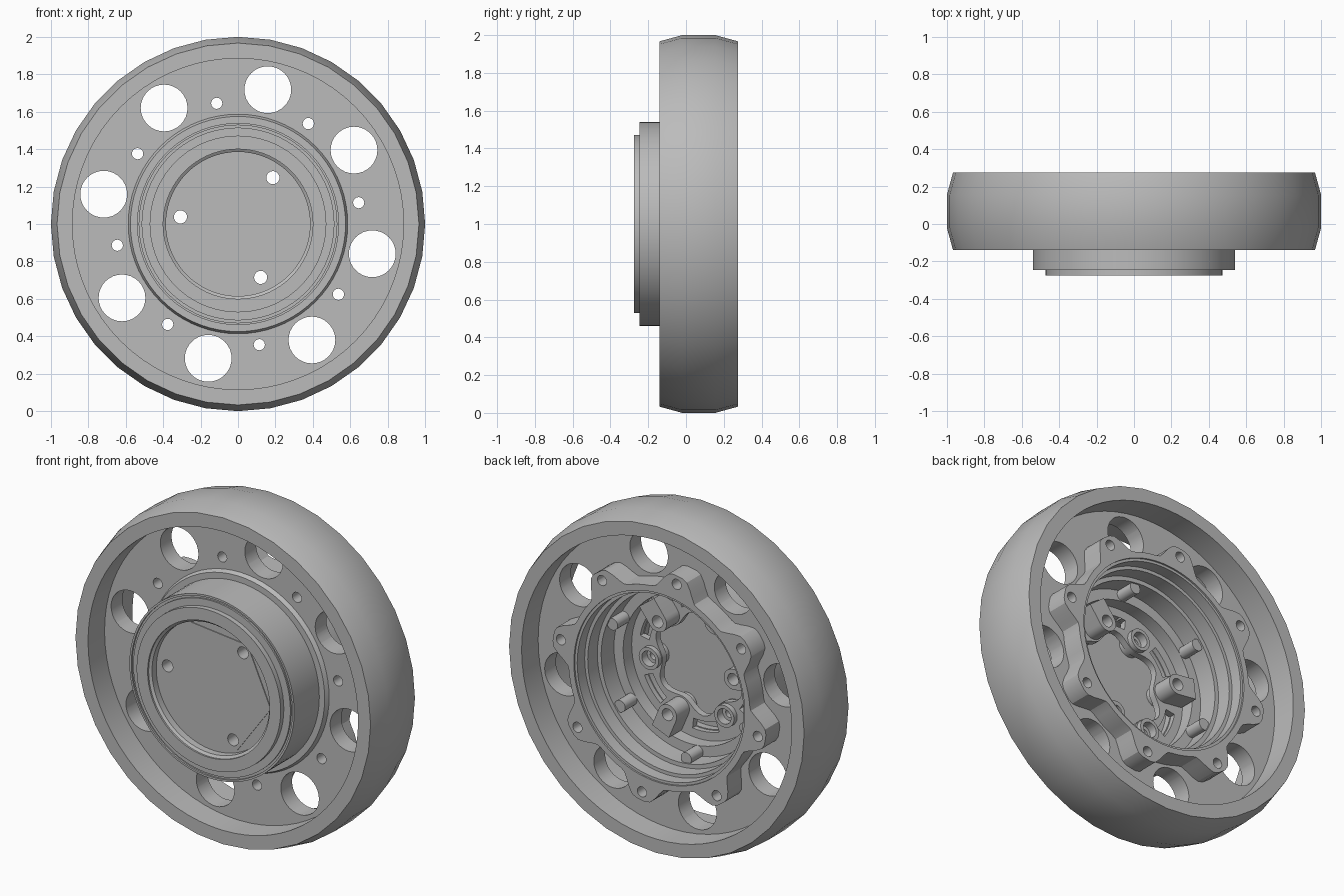
import bpy, bmesh, math
from math import sin, cos, radians, pi

if "Cube" in bpy.data.objects:
    bpy.data.objects.remove(bpy.data.objects["Cube"])

grey = bpy.data.materials.new("plain grey")
grey.use_nodes = True
colour = (0.5, 0.5, 0.5, 1)
grey.diffuse_color = colour
grey.node_tree.nodes["Principled BSDF"].inputs["Base Color"].default_value = colour


def finish(bm, name):
    """Turn a bmesh into a named object standing on the ground."""
    bmesh.ops.recalc_face_normals(bm, faces=bm.faces)
    bmesh.ops.translate(bm, verts=bm.verts, vec=(0, 0, 1))
    mesh = bpy.data.meshes.new(name)
    bm.to_mesh(mesh)
    bm.free()
    mesh.materials.append(grey)
    ob = bpy.data.objects.new(name, mesh)
    bpy.context.collection.objects.link(ob)
    return ob


def lathe(name, profile, n=72, centre=(0, 0)):
    """Spin a closed (radius, y) profile round the axle; it may vary with angle."""
    bm = bmesh.new()
    rings = []
    for i in range(n):
        a = 2 * pi * i / n
        points = profile(a) if callable(profile) else profile
        rings.append([bm.verts.new((centre[0] + r * cos(a), y, centre[1] + r * sin(a)))
                      for r, y in points])
    for i in range(n):
        a, b = rings[i], rings[(i + 1) % n]
        for j in range(len(a)):
            k = (j + 1) % len(a)
            bm.faces.new((a[j], a[k], b[k], b[j]))
    return finish(bm, name)


def prism(bm, outline, y0, y1):
    """Extrude an (x, z) outline along the axle."""
    front = [bm.verts.new((x, y0, z)) for x, z in outline]
    back = [bm.verts.new((x, y1, z)) for x, z in outline]
    bm.faces.new(front)
    bm.faces.new(back[::-1])
    for i in range(len(front)):
        k = (i + 1) % len(front)
        bm.faces.new((front[i], back[i], back[k], front[k]))


def polar(r, degrees):
    return r * cos(radians(degrees)), r * sin(radians(degrees))


def circle(centre, r, n=32, phase=0):
    return [(centre[0] + r * cos(phase + 2 * pi * i / n),
             centre[1] + r * sin(phase + 2 * pi * i / n)) for i in range(n)]


def solid(name, outlines, y0, y1):
    bm = bmesh.new()
    for outline in outlines:
        prism(bm, outline, y0, y1)
    return finish(bm, name)


def cut(cutter, *targets):
    """Subtract the cutter from each target, then discard it."""
    cutter.hide_render = True
    for ob in targets:
        mod = ob.modifiers.new("holes", 'BOOLEAN')
        mod.operation, mod.solver, mod.object = 'DIFFERENCE', 'EXACT', cutter
        graph = bpy.context.evaluated_depsgraph_get()
        mesh = bpy.data.meshes.new_from_object(ob.evaluated_get(graph))
        ob.modifiers.clear()
        ob.data = mesh
    bpy.data.objects.remove(cutter)


# Tyre: thin crowned band
tyre = lathe("tyre", [(0.935, -0.14), (0.967, -0.14), (1, -0.02), (1, 0.155),
                      (0.967, 0.275), (0.935, 0.275)], 36)

# Rim with a flat web
rim = lathe("rim", [(0.885, -0.14), (0.936, -0.14), (0.936, 0.275), (0.885, 0.275),
                    (0.885, 0.12), (0.55, 0.12), (0.55, 0.015), (0.885, 0.015)])


# Bolt ring with eight rounded lobes on the back of the web
def lobed(a):
    off = abs((math.degrees(a) - 10 + 22.5) % 45 - 22.5)
    t = min(max((14 - off) / 11, 0), 1)
    r = 0.595 + 0.11 * t * t * (3 - 2 * t)
    return [(0.56, 0.1), (r, 0.1), (r, 0.25), (0.56, 0.25)]


bolt_ring = lathe("bolt_ring", lobed, 144)
eighths = [10 + 45 * k for k in range(8)]
cut(solid("round_holes", [circle(polar(0.735, a + 22.5), 0.125) for a in eighths], -0.1, 0.2), rim)
cut(solid("bolt_holes", [circle(polar(0.655, a), 0.03, 20) for a in eighths], -0.1, 0.4),
    rim, bolt_ring)

# Hub shell: stepped outside, stepped bore inside
hub = lathe("hub_shell", [
    (0.4, -0.275), (0.472, -0.275), (0.472, -0.245), (0.515, -0.245), (0.515, -0.235),
    (0.528, -0.235), (0.528, -0.245), (0.54, -0.245), (0.54, -0.01), (0.575, -0.01),
    (0.587, 0.016), (0.565, 0.02), (0.565, 0.24), (0.545, 0.24), (0.545, 0.17),
    (0.525, 0.17), (0.525, 0.08), (0.5, 0.08), (0.5, -0.04), (0.44, -0.04),
    (0.44, -0.15), (0.385, -0.15), (0.385, -0.255), (0.4, -0.265)])

# Six screw posts along the bore wall
solid("bore_posts", [circle(polar(0.475, 24 + 60 * k), 0.035, 20) for k in range(6)], -0.05, 0.07)


# Inner floor with a wavy opening and curved slots
def floor_profile(a):
    r = 0.27 - 0.03 * cos(6 * (a - radians(53)))
    return [(r, -0.16), (0.45, -0.16), (0.45, -0.12), (r, -0.12)]


floor = lathe("hub_floor", floor_profile)
slots = []
for k in range(6):
    sweep = [23 + 60 * k + d for d in range(-13, 14, 2)]
    slots.append([polar(0.39, a) for a in sweep] + [polar(0.33, a) for a in reversed(sweep)])
cut(solid("floor_slots", slots, -0.3, 0), floor)

# Front cap with a slightly raised hexagon
cap = solid("cap", [circle((0, 0), 0.392, 72)], -0.215, -0.19)
hexagon = solid("cap_hexagon", [circle((0, 0), 0.37, 6, radians(54))], -0.22, -0.2)

# Three standoffs reaching out to the bore wall
thirds = [53 + 120 * k for k in range(3)]
outlines = []
for a in thirds:
    centre = polar(0.31, a)
    arc = [(centre[0] + 0.06 * cos(radians(a + d)), centre[1] + 0.06 * sin(radians(a + d)))
           for d in range(90, 271, 15)]
    dx, dz = polar(0.12, a)
    outlines.append(arc + [(arc[-1][0] + dx, arc[-1][1] + dz), (arc[0][0] + dx, arc[0][1] + dz)])
standoffs = solid("standoffs", outlines, -0.2, 0.0)
cut(solid("cap_holes", [circle(polar(0.31, a), 0.035, 24) for a in thirds], -0.4, 0.3),
    cap, hexagon, standoffs, floor)

# Three counterbored screw tubes between the standoffs
tubes = [polar(0.31, a + 60) for a in thirds]
cut(solid("tube_bores", [circle(c, 0.045, 24) for c in tubes], -0.17, 0.1), floor)
for c in tubes:
    lathe("screw_tube", [(0.025, -0.195), (0.065, -0.195), (0.065, -0.09), (0.045, -0.09),
                         (0.045, -0.14), (0.025, -0.14)], 24, c)

# Smooth the round walls and keep the corners crisp
for ob in bpy.context.collection.objects:
    if ob.type == 'MESH' and grey.name in ob.data.materials:
        bpy.ops.object.select_all(action='DESELECT')
        ob.select_set(True)
        bpy.context.view_layer.objects.active = ob
        bpy.ops.object.shade_smooth_by_angle(angle=radians(25))
